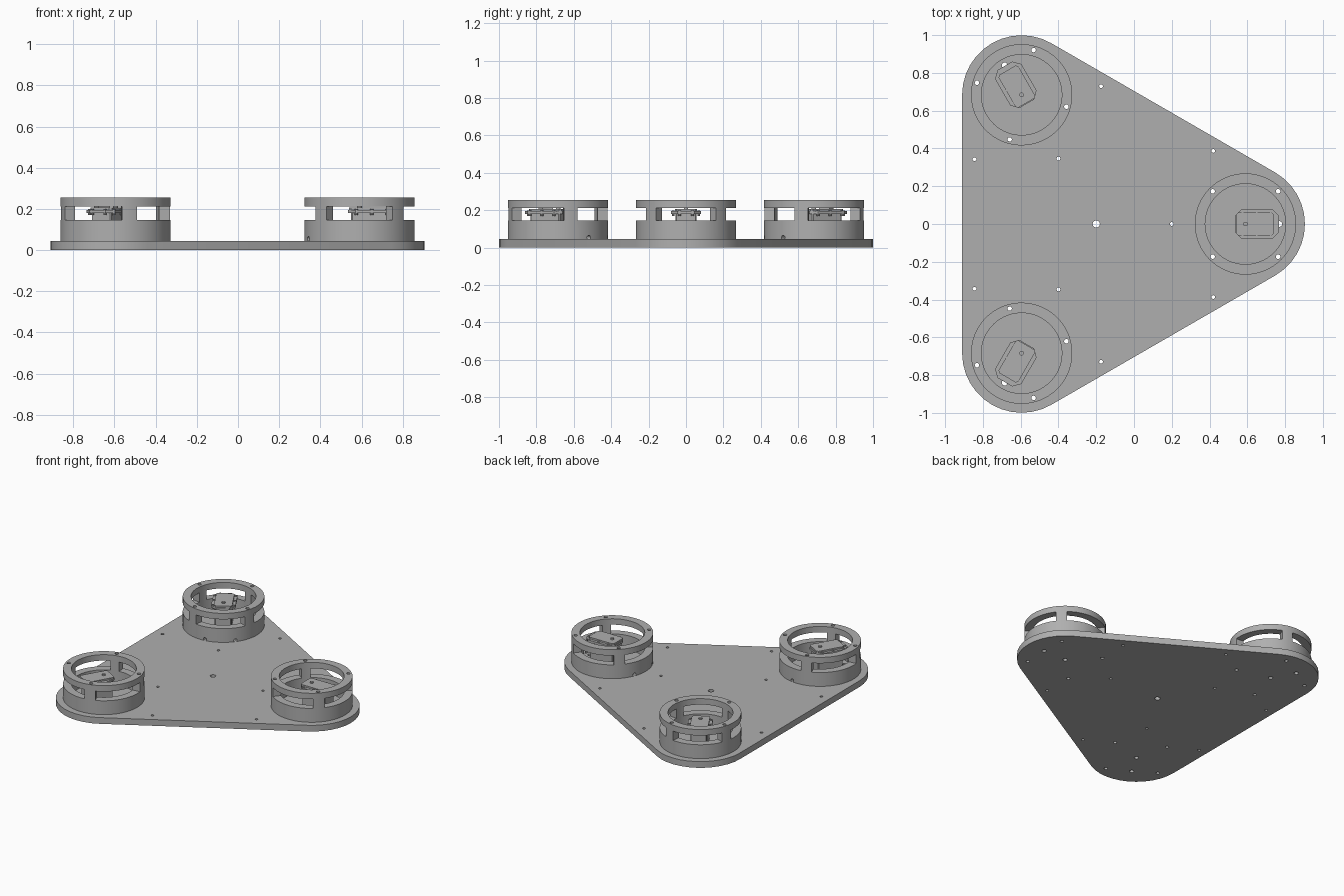
import bpy, bmesh
from math import sin, cos, pi, radians
from mathutils import Matrix, Vector

cube = bpy.data.objects.get("Cube")
if cube:
    bpy.data.objects.remove(cube)

grey = bpy.data.materials.new("plain grey")
grey.use_nodes = True
grey.diffuse_color = (0.43, 0.43, 0.43, 1)
grey.node_tree.nodes["Principled BSDF"].inputs["Base Color"].default_value = grey.diffuse_color

CENTRE = Vector((-0.2, 0, 0))
REACH = 0.79              # plate centre to pod centre
PLATE, WALL_TOP = 0.045, 0.255
CORNERS = [radians(a) for a in (0, 120, 240)]


def polar(r, a, c=(0, 0)):
    return (c[0] + r * cos(a), c[1] + r * sin(a))


def circle(r, c=(0, 0), n=16):
    return [polar(r, 2 * pi * i / n, c) for i in range(n)]


def add_prism(bm, pts, z0, z1):
    low = [bm.verts.new((x, y, z0)) for x, y in pts]
    high = [bm.verts.new((x, y, z1)) for x, y in pts]
    bm.faces.new(low[::-1])
    bm.faces.new(high)
    n = len(pts)
    for i in range(n):
        j = (i + 1) % n
        bm.faces.new((low[i], low[j], high[j], high[i]))


def make(name, prisms):
    bm = bmesh.new()
    for pts, z0, z1 in prisms:
        add_prism(bm, pts, z0, z1)
    mesh = bpy.data.meshes.new(name)
    bm.to_mesh(mesh)
    bm.free()
    mesh.materials.append(grey)
    ob = bpy.data.objects.new(name, mesh)
    bpy.context.collection.objects.link(ob)
    return ob


def cut(ob, cutter):
    mod = ob.modifiers.new("cut", "BOOLEAN")
    mod.operation, mod.solver, mod.object = "DIFFERENCE", "EXACT", cutter
    bpy.context.view_layer.update()
    result = bpy.data.meshes.new_from_object(
        ob.evaluated_get(bpy.context.evaluated_depsgraph_get()))
    ob.modifiers.clear()
    ob.data = result
    bpy.data.objects.remove(cutter)


def smooth(ob):
    bpy.ops.object.select_all(action="DESELECT")
    ob.select_set(True)
    bpy.context.view_layer.objects.active = ob
    bpy.ops.object.shade_smooth_by_angle(angle=radians(30))


def pod_centre(a):
    return polar(REACH, a, CENTRE)


SCREWS = [radians(45 + 90 * k) for k in range(4)]

# Rounded triangular base plate with its drilled holes
outline = [polar(0.315, a + radians(-60 + 10 * i), pod_centre(a))
           for a in CORNERS for i in range(13)]
plate = make("base_plate", [(outline, 0, PLATE)])
holes = [circle(0.019, CENTRE)]
for a in CORNERS:
    c = pod_centre(a)
    holes += [circle(0.012, polar(0.245, a + s, c)) for s in SCREWS]
    holes += [circle(0.015, c), circle(0.015, polar(0.18, a, c))]
    holes.append(circle(0.01, polar(0.4, a, CENTRE)))
    holes += [circle(0.01, polar(0.73, a + s * radians(32), CENTRE)) for s in (-1, 1)]
cut(plate, make("hole_cutter", [(h, -0.1, 0.1) for h in holes]))
smooth(plate)

# Round wheel housing: tube, four windows, screw holes, wire holes
housing = make("housing", [(circle(0.268, n=64), PLATE, WALL_TOP)])
cut(housing, make("bore_cutter", [(circle(0.213, n=64), 0, 0.4)]))
half = radians(37)
windows = []
for k in range(4):
    m = k * pi / 2
    windows.append([polar(0.1, m - half), polar(0.4, m - half),
                    polar(0.4, m + half), polar(0.1, m + half)])
cut(housing, make("window_cutter", [(w, 0.145, 0.212) for w in windows]))
cut(housing, make("screw_cutter", [(circle(0.012, polar(0.245, s)), 0, 0.4) for s in SCREWS]))
wires = make("wire_cutter", [(circle(0.012), 0.15, 0.32)] * 2)
bm = bmesh.new()
for s in (-1, 1):
    turn = Matrix.Rotation(pi + s * radians(22), 4, "Z") @ Matrix.Rotation(pi / 2, 4, "Y")
    bmesh.ops.create_cone(bm, cap_ends=True, segments=16, radius1=0.012, radius2=0.012,
                          depth=0.16, matrix=Matrix.Translation((0, 0, 0.054))
                          @ turn @ Matrix.Translation((0, 0, 0.24)))
bm.to_mesh(wires.data)
bm.free()
cut(housing, wires)
smooth(housing)


def chamfered(x0, x1, y, c):
    return [(x0 + c, -y), (x1 - c, -y), (x1, c - y), (x1, y - c),
            (x1 - c, y), (x0 + c, y), (x0, y - c), (x0, c - y)]


# Drive motor: body, mounting flange, cap, shaft and bolts under the flange
body = make("motor_body", [(chamfered(-0.04, 0.14, 0.055, 0.005), PLATE, 0.18)])
flange = make("motor_flange", [(chamfered(-0.055, 0.177, 0.08, 0.035), 0.18, 0.195)])
cap = make("motor_cap", [(chamfered(-0.05, 0.15, 0.06, 0.01), 0.195, 0.207)])
shaft = make("motor_shaft", [(circle(0.012), 0.207, 0.215)])
spots = [(x, s * 0.068) for x in (-0.015, 0.06, 0.135) for s in (-1, 1)]
spots += [(0.163, s * 0.035) for s in (-1, 1)]
bolts = make("motor_bolts", [(circle(0.008, p, 10), 0.17, 0.2) for p in spots])
for ob in (shaft, bolts):
    smooth(ob)

# Repeat the pod at all three corners
for ob in (housing, body, flange, cap, shaft, bolts):
    for k, a in enumerate(CORNERS):
        pod = ob if k == 0 else ob.copy()
        if k:
            pod.name = ob.name + ("_back", "_front")[k - 1]
            bpy.context.collection.objects.link(pod)
        pod.location = (*pod_centre(a), 0)
        pod.rotation_euler = (0, 0, a)
